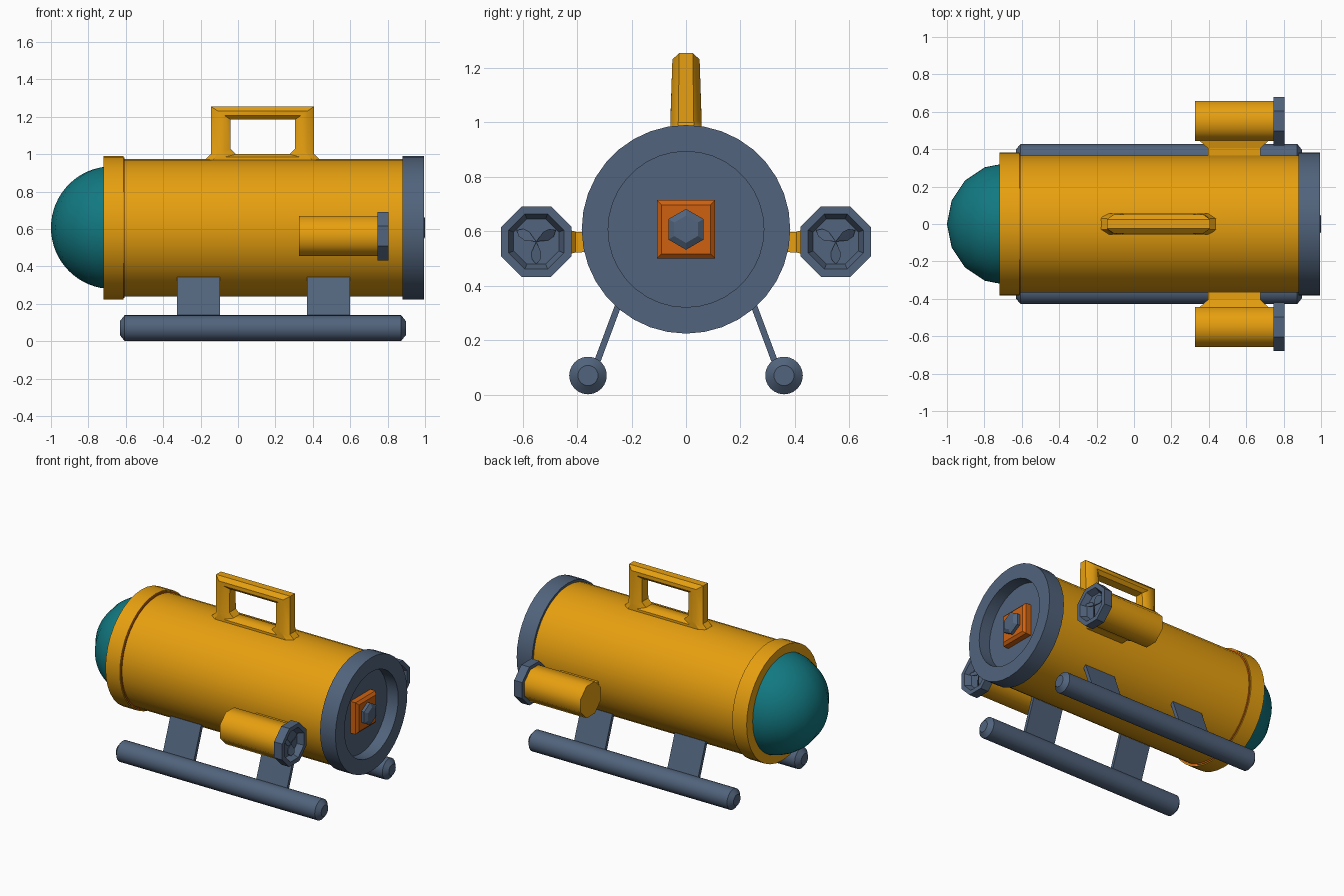
import bpy, bmesh, math
from mathutils import Vector

if "Cube" in bpy.data.objects:
    bpy.data.objects.remove(bpy.data.objects["Cube"])


def material(name, rgb):
    m = bpy.data.materials.new(name)
    m.diffuse_color = (*rgb, 1)
    m.use_nodes = True
    m.node_tree.nodes["Principled BSDF"].inputs["Base Color"].default_value = m.diffuse_color
    return m


YELLOW = material("yellow", (0.80, 0.35, 0.005))
SLATE = material("slate", (0.082, 0.125, 0.20))
TEAL = material("teal", (0.006, 0.19, 0.22))
ORANGE = material("orange", (0.62, 0.12, 0.005))
CZ = 0.607  # height of the hull axis


def finish(name, bm, mat, angle=None):
    bmesh.ops.remove_doubles(bm, verts=bm.verts, dist=1e-5)
    bmesh.ops.recalc_face_normals(bm, faces=bm.faces)
    me = bpy.data.meshes.new(name)
    bm.to_mesh(me)
    bm.free()
    ob = bpy.data.objects.new(name, me)
    bpy.context.collection.objects.link(ob)
    me.materials.append(mat)
    if angle:
        bpy.ops.object.select_all(action='DESELECT')
        bpy.context.view_layer.objects.active = ob
        ob.select_set(True)
        bpy.ops.object.shade_smooth_by_angle(angle=math.radians(angle))
    return ob


def loft(bm, rings, closed=False):
    """Join rings of points with quads, capping the ends unless closed."""
    loops = [[bm.verts.new(p) for p in r] for r in rings]
    n = len(loops[0])
    pairs = list(zip(loops, loops[1:])) + ([(loops[-1], loops[0])] if closed else [])
    for a, b in pairs:
        for i in range(n):
            j = (i + 1) % n
            bm.faces.new((a[i], a[j], b[j], b[i]))
    if not closed:
        bm.faces.new(loops[0])
        bm.faces.new(loops[-1])


def turned(name, profile, mat, y=0, z=CZ, sides=36, turn=0.0, angle=30):
    """Solid turned about an axis along x; profile holds (x, radius)."""
    bm = bmesh.new()
    loft(bm, [[(x, y + r * math.cos(turn + math.tau * i / sides),
                z + r * math.sin(turn + math.tau * i / sides))
               for i in range(sides)] for x, r in profile])
    return finish(name, bm, mat, angle)


# hull, front collar and its seal
turned("hull", [(-0.65, 0.367), (0.90, 0.367)], YELLOW)
turned("front_collar", [(-0.72, 0.383), (-0.613, 0.383)], YELLOW)
turned("collar_seal", [(-0.63, 0.376), (-0.608, 0.376)], ORANGE)

# glass dome
bm = bmesh.new()
bmesh.ops.create_uvsphere(bm, u_segments=16, v_segments=32, radius=0.328)
bmesh.ops.translate(bm, verts=bm.verts, vec=(-0.672, 0, CZ))
bmesh.ops.bisect_plane(bm, geom=bm.verts[:] + bm.edges[:] + bm.faces[:],
                       plane_co=(-0.70, 0, 0), plane_no=(1, 0, 0), clear_outer=True)
finish("dome", bm, TEAL, 40)

# recessed rear cap with hatch plate and hex nut
turned("rear_cap", [(0.88, 0.383), (0.994, 0.383), (0.994, 0.286), (0.912, 0.286)], SLATE)
q = math.sqrt(2)
turned("hatch_plate", [(0.905, 0.107 * q), (0.95, 0.107 * q), (0.965, 0.09 * q)],
       ORANGE, sides=4, turn=math.pi / 4, angle=None)
turned("hatch_nut", [(0.955, 0.075), (0.985, 0.075), (1.0, 0.05)],
       SLATE, sides=6, turn=math.pi / 2, angle=None)

# carrying handle: octagonal section swept round a frame
outer = [(-0.20, 0.95), (-0.145, 1.0), (-0.145, 1.255),
         (0.407, 1.255), (0.407, 1.0), (0.46, 0.95)]
inner = [(-0.01, 1.0), (-0.04, 1.03), (-0.04, 1.185),
         (0.305, 1.185), (0.305, 1.03), (0.275, 1.0)]
section = [(0, -.5), (0, .5), (.35, 1), (.7, 1), (1, .6), (1, -.6), (.7, -1), (.35, -1)]
rings = []
for (ox, oz), (ix, iz) in zip(outer, inner):
    w = 0.05 if oz > 1.2 else 0.057
    rings.append([(ox + (ix - ox) * t, w * s, oz + (iz - oz) * t) for t, s in section])
bm = bmesh.new()
loft(bm, rings, closed=True)
finish("handle", bm, YELLOW, 40)

TY, TZ, EIGHTH = 0.55, 0.562, math.pi / 8
for label, s in (("right", -1), ("left", 1)):
    # thruster pod and shroud
    turned(label + "_thruster", [(0.325, 0.116), (0.76, 0.116)], YELLOW,
           y=s * TY, z=TZ, sides=8, turn=EIGHTH, angle=50)
    turned(label + "_shroud", [(0.745, 0.14), (0.805, 0.14), (0.805, 0.11), (0.765, 0.09)],
           SLATE, y=s * TY, z=TZ, sides=8, turn=EIGHTH, angle=None)

    # three pitched propeller blades
    bm = bmesh.new()
    for k in range(3):
        a = -math.pi / 2 + k * math.tau / 3
        u = Vector((0, math.cos(a), math.sin(a)))
        v = Vector((0, -math.sin(a), math.cos(a)))
        leaf = [(0.0, 0.0), (0.04, 0.018), (0.065, 0.016),
                (0.083, 0.0), (0.065, -0.016), (0.04, -0.018)]
        loft(bm, [[Vector((d + 0.7 * c, s * TY, TZ)) + u * r + v * c for r, c in leaf]
                  for d in (0.776, 0.782)])
    finish(label + "_propeller", bm, SLATE)

    # thruster strut, widening towards the pod
    bm = bmesh.new()
    loft(bm, [[(0.535 + sx * hx, s * y, 0.56 + sz * hz)
               for sx, sz in ((-1, -1), (1, -1), (1, 1), (-1, 1))]
              for y, hx, hz in ((0.34, 0.14, 0.036), (0.405, 0.14, 0.038), (0.45, 0.19, 0.05))])
    finish(label + "_strut", bm, YELLOW)

    # landing skid
    turned(label + "_skid", [(-0.632, 0.037), (-0.606, 0.069), (0.872, 0.069), (0.898, 0.037)],
           SLATE, y=s * 0.36, z=0.07, sides=24)

    # skid legs
    for end, x0, x1 in (("front", -0.325, -0.095), ("rear", 0.37, 0.60)):
        bm = bmesh.new()
        loft(bm, [[(x, s * y, z) for y, z in
                   ((0.234, 0.335), (0.256, 0.342), (0.350, 0.09), (0.328, 0.083))]
                  for x in (x0, x1)])
        finish(f"{label}_{end}_leg", bm, SLATE)
